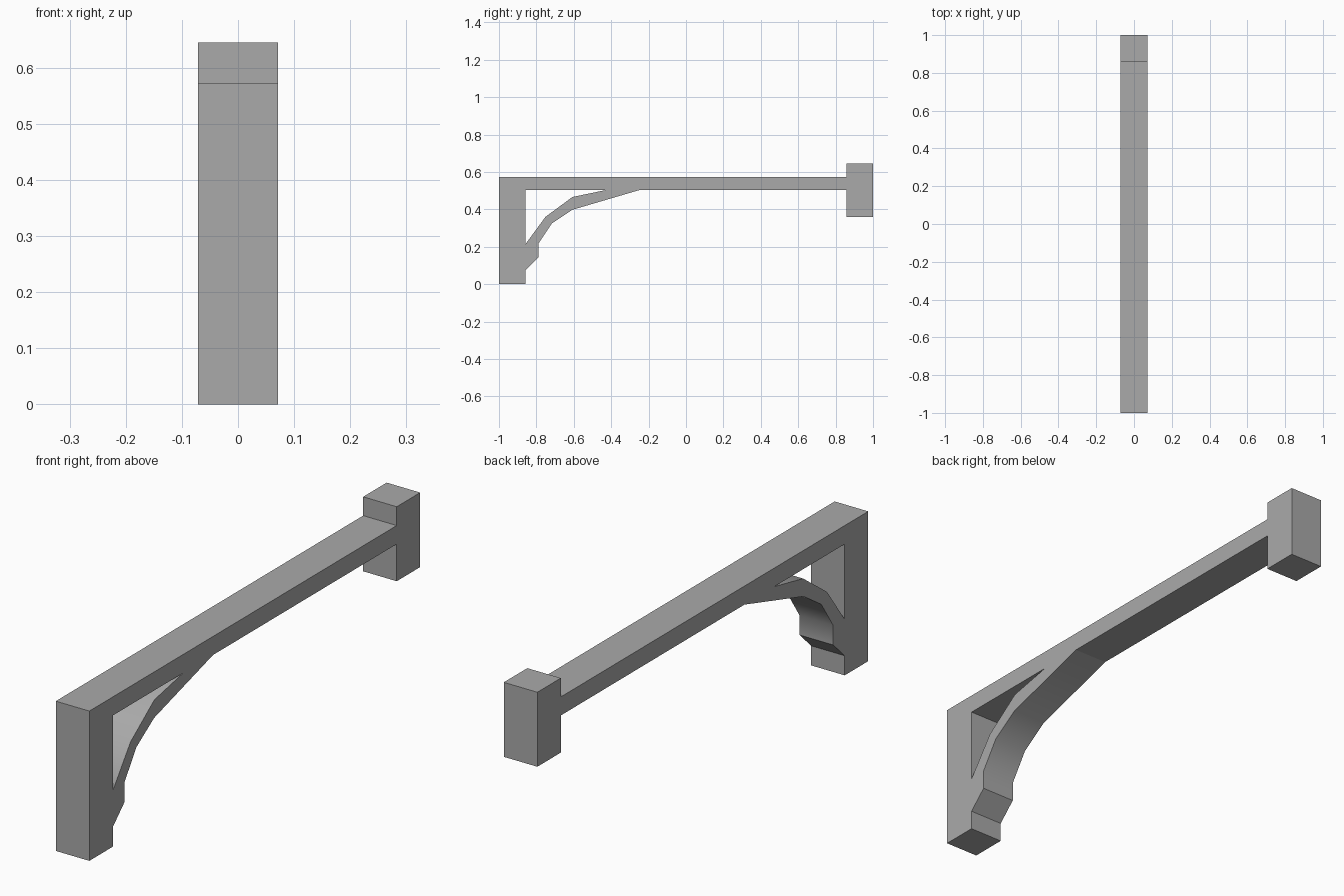
import bpy
import bmesh
import math

cube = bpy.data.objects.get("Cube")
if cube:
    bpy.data.objects.remove(cube, do_unlink=True)

HALF_WIDTH = 0.071

grey = bpy.data.materials.new("plain_grey")
grey.use_nodes = True
colour = (0.4, 0.4, 0.4, 1)
grey.diffuse_color = colour
grey.node_tree.nodes["Principled BSDF"].inputs["Base Color"].default_value = colour


def extrude_profile(name, profile):
    """Extrude a closed (y, z) outline across the width of the bracket."""
    bm = bmesh.new()
    face = bm.faces.new([bm.verts.new((-HALF_WIDTH, y, z)) for y, z in profile])
    side = bmesh.ops.extrude_face_region(bm, geom=[face])
    moved = [v for v in side["geom"] if isinstance(v, bmesh.types.BMVert)]
    bmesh.ops.translate(bm, verts=moved, vec=(2 * HALF_WIDTH, 0, 0))
    bmesh.ops.recalc_face_normals(bm, faces=bm.faces)
    mesh = bpy.data.meshes.new(name)
    bm.to_mesh(mesh)
    bm.free()
    mesh.materials.append(grey)
    obj = bpy.data.objects.new(name, mesh)
    bpy.context.collection.objects.link(obj)
    return obj


def block(name, y0, y1, z0, z1):
    return extrude_profile(name, [(y0, z0), (y1, z0), (y1, z1), (y0, z1)])


# Straight timbers
block("wall_post", -1, -0.858, 0, 0.502)
block("top_beam", -1, 0.858, 0.502, 0.573)
block("end_block", 0.858, 1, 0.36, 0.645)

# Curved brace: underside from the post foot to the beam, then back along the top
underside = [(-0.858, 0.075), (-0.788, 0.143), (-0.788, 0.218),
             (-0.717, 0.325), (-0.609, 0.397), (-0.252, 0.502)]
upper_side = [(-0.433, 0.502), (-0.607, 0.466), (-0.751, 0.36), (-0.858, 0.214)]
brace = extrude_profile("curved_brace", underside + upper_side)

# Soften the curve while keeping the foot and outline edges crisp
bpy.ops.object.select_all(action="DESELECT")
brace.select_set(True)
bpy.context.view_layer.objects.active = brace
bpy.ops.object.shade_smooth_by_angle(angle=math.radians(40))
